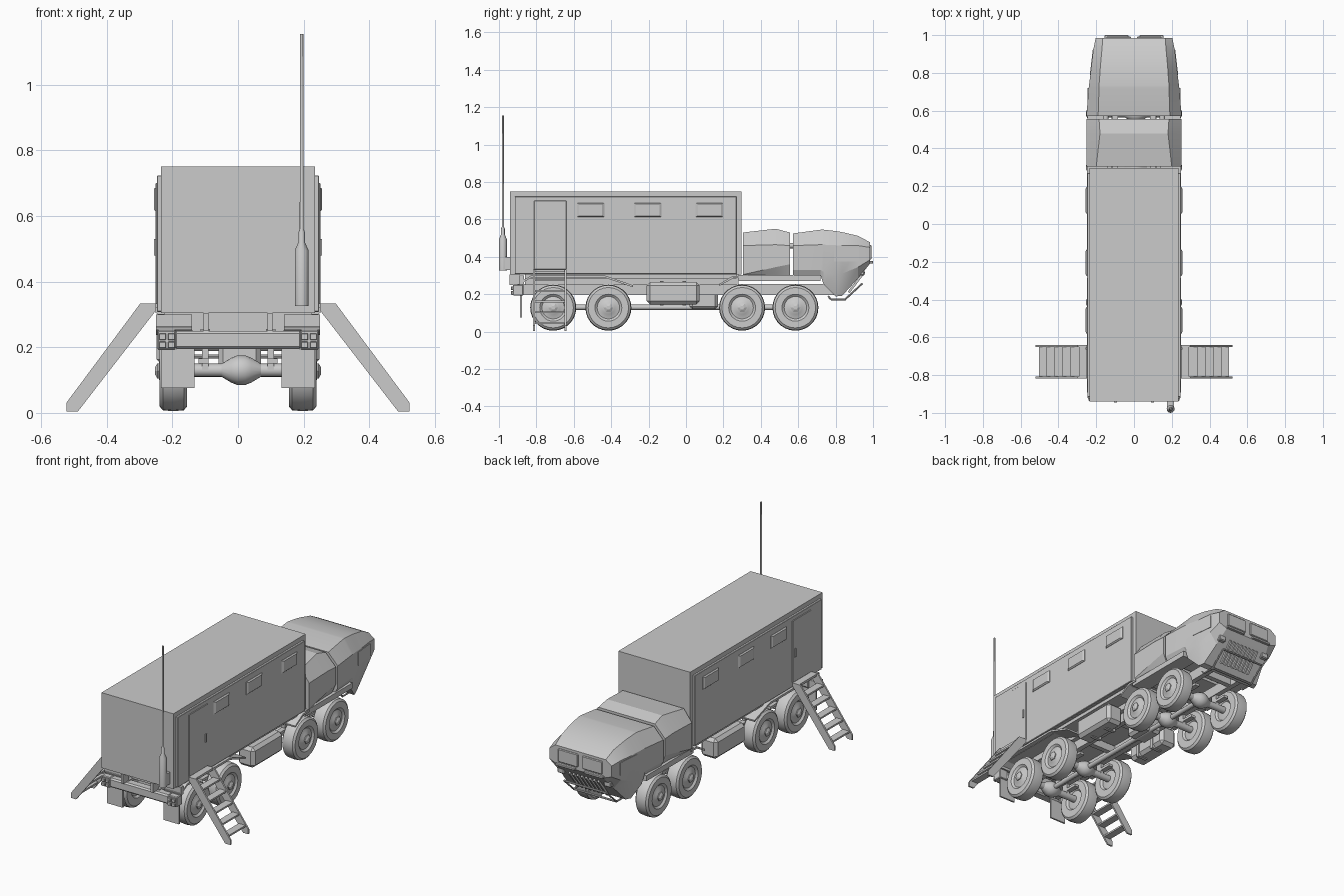
import bpy, bmesh, math
from mathutils import Vector


def finish(name, bm, smooth=None):
    bmesh.ops.recalc_face_normals(bm, faces=bm.faces)
    me = bpy.data.meshes.new(name)
    bm.to_mesh(me)
    bm.free()
    ob = bpy.data.objects.new(name, me)
    bpy.context.collection.objects.link(ob)
    if smooth:
        bpy.ops.object.select_all(action='DESELECT')
        bpy.context.view_layer.objects.active = ob
        ob.select_set(True)
        bpy.ops.object.shade_smooth_by_angle(angle=math.radians(smooth))
    return ob


def box(name, x, y, z, bevel=0):
    bm = bmesh.new()
    bmesh.ops.create_cube(bm, size=1)
    for v in bm.verts:
        v.co = Vector([(r[0] + r[1]) / 2 + c * (r[1] - r[0]) for c, r in zip(v.co, (x, y, z))])
    if bevel:
        bmesh.ops.bevel(bm, geom=bm.edges[:], offset=bevel, segments=1, affect='EDGES')
    return finish(name, bm)


def side(s, a, b):
    return tuple(sorted((s * a, s * b)))


def loft(name, rings, smooth=None, closed=True):
    bm = bmesh.new()
    vs = [[bm.verts.new(p) for p in r] for r in rings]
    n = len(vs[0])
    for a, b in zip(vs, vs[1:]):
        for i in range(n):
            j = (i + 1) % n
            bm.faces.new((a[i], a[j], b[j], b[i]))
    if closed:
        bm.faces.new(vs[0])
        bm.faces.new(vs[-1])
    return finish(name, bm, smooth)


def lathe(name, prof, origin, axis, seg=24, smooth=35):
    # profile of (radius, distance along axis)
    q = Vector(axis).to_track_quat('Z', 'Y')
    o = Vector(origin)
    rings = []
    for r, h in prof:
        rings.append([o + q @ Vector((r * math.cos(2 * math.pi * i / seg),
                                      r * math.sin(2 * math.pi * i / seg), h)) for i in range(seg)])
    return loft(name, rings, smooth)


def rod(name, a, b, r, seg=12):
    d = Vector(b) - Vector(a)
    return lathe(name, [(r, 0), (r, d.length)], a, d, seg)


def extrude_x(name, pts, x0, x1):
    return loft(name, [[(x, y, z) for y, z in pts] for x in (x0, x1)])


def extrude_y(name, pts, y0, y1):
    return loft(name, [[(x, y, z) for x, z in pts] for y in (y0, y1)])


def cab(name, sections):
    # each section: y, bottom (w, z), side (w, z low, z high), top (w, z)
    rings = []
    for y, wb, zb, ws, zl, zs, wt, zt in sections:
        half = [(wb, zb), (ws, zl), (ws, zs), (wt, zt)]
        rings.append([(x, y, z) for x, z in half] + [(-x, y, z) for x, z in reversed(half)])
    return loft(name, rings, 20)


# Shelter body and subframe
box("shelter_body", (-.235, .235), (-.94, .297), (.305, .75))
box("shelter_subframe", (-.14, .14), (-.86, .28), (.25, .305))
box("shelter_floor_edge", (-.225, .225), (-.86, .27), (.285, .306))

# Cab modules
cab("front_cab", [
    (.572, .235, .30, .252, .33, .46, .19, .525),
    (.72, .225, .30, .24, .33, .465, .185, .545),
    (.735, .225, .255, .238, .32, .465, .185, .545),
    (.80, .20, .188, .23, .30, .462, .18, .538),
    (.835, .19, .192, .226, .31, .46, .178, .532),
    (.92, .17, .285, .216, .345, .46, .17, .512),
    (.985, .15, .365, .203, .385, .45, .165, .477)])
cab("rear_cab", [
    (.305, .235, .298, .252, .305, .46, .20, .53),
    (.48, .225, .298, .252, .345, .465, .18, .55),
    (.555, .225, .298, .252, .36, .46, .185, .53)])
for s in (-1, 1):
    rod("cab_link", (s * .15, .54, .46), (s * .15, .59, .46), .015)
    box("cab_step_sill", side(s, .15, .245), (.28, .72), (.27, .302))
    # windscreen panes, side windows, roof hatch strips
    box("windscreen_pane", side(s, .015, .145), (.975, .992), (.385, .462), .004)
    box("windscreen_guard", side(s, .03, .155), (.98, 1.0), (.365, .378), .002)
    loft("side_window", [[(s * (w + o), y, z) for w, y, z in
         ((.231, .79, .375), (.231, .79, .453), (.215, .925, .449), (.215, .925, .375))]
         for o in (-.003, .003)])
    box("headlight", side(s, .13, .175), (.90, .955), (.30, .335), .005)
# Sloped nose grille and lower guard bar
for i in range(8):
    x = (i - 3.5) * .027
    extrude_x("grille_slat", [(.865, .214), (.875, .206), (.958, .315), (.95, .325)], x - .006, x + .006)
for a, b in (((.76, .19), (.775, .172)), ((.775, .172), (.85, .172)), ((.85, .172), (.94, .255))):
    for s in (-1, 1):
        rod("guard_bar", (s * .14, *a), (s * .14, *b), .005, 8)
rod("guard_crossbar", (-.14, .85, .172), (.14, .85, .172), .006, 8)
rod("guard_crossbar", (-.14, .94, .255), (.14, .94, .255), .006, 8)

# Chassis rails and crossmembers
for s in (-1, 1):
    box("chassis_rail", side(s, .085, .115), (-.90, .80), (.195, .255))
    box("rear_hook", side(s, .09, .105), (-.945, -.89), (.25, .305))
for y in (-.80, -.56, -.28, 0, .18, .44, .72):
    box("crossmember", (-.1, .1), (y - .015, y + .015), (.20, .245))
rod("drive_shaft", (.01, -.71, .13), (.01, .585, .13), .014)
box("gearbox", (-.06, .07), (.02, .17), (.12, .24), .015)

# Wheels and axles
tyre = [(.022, -.036), (.055, -.03), (.065, -.042), (.108, -.042), (.12, -.032), (.123, 0),
        (.12, .032), (.108, .042), (.072, .042), (.06, .032), (.035, .038), (.026, .044)]
hub = [(.026, 0), (.026, .01), (.012, .017)]
for y in (-.71, -.415, .30, .585):
    rod("axle", (-.17, y, .13), (.17, y, .13), .02, 16)
    lathe("differential", [(.02, -.06), (.038, -.03), (.045, -.012), (.045, .012), (.038, .03), (.02, .06)],
          (.01, y, .13), (1, 0, 0), 16)
    for s in (-1, 1):
        lathe("wheel", tyre, (s * .197, y, .128), (s, 0, 0), 28)
        lathe("wheel_hub", hub, (s * .236, y, .128), (s, 0, 0), 6, None)
        box("suspension_arm", side(s, .09, .12), (y - .09, y + .09), (.15, .165))
        box("spring_mount", side(s, .09, .11), (y - .02, y + .02), (.13, .2))

for s in (-1, 1):
    # Rear fender, front fender ramp, fuel tank
    extrude_x("rear_fender", [(-.89, .252), (-.83, .287), (-.43, .287), (-.285, .238), (-.283, .248),
                              (-.43, .299), (-.83, .299), (-.893, .262)], s * .14, s * .25)
    extrude_x("front_fender", [(.18, .245), (.255, .287), (.31, .287), (.31, .298), (.25, .298), (.178, .255)],
              s * .14, s * .25)
    box("fuel_tank", side(s, .14, .248), (-.21, .073), (.145, .265), .018)
    box("tank_strap", side(s, .135, .2), (-.14, -.12), (.14, .27))
    box("tank_strap", side(s, .135, .2), (-.02, 0), (.14, .27))
    # Rear lights and mud flaps
    box("mud_flap", side(s, .133, .235), (-.887, -.877), (.076, .195))
    box("fender_bracket", side(s, .14, .25), (-.89, -.865), (.252, .30))
    for x in (.203, .23):
        for z in (.207, .232):
            box("tail_light", side(s, x - .011, x + .011), (-.936, -.92), (z - .01, z + .01), .002)
    # Shelter side panel, door, vents
    box("shelter_side_panel", side(s, .22, .247), (-.915, .27), (.308, .723), .002)
    box("shelter_door", side(s, .23, .251), (-.813, -.64), (.333, .70), .002)
    box("door_handle", side(s, .25, .256), (-.665, -.655), (.48, .53))
    for y in (-.51, -.205, .125):
        loft("side_vent", [[(s * x, y + dy * k, .653 + dz * k) for dy, dz in
             ((-.073, -.04), (.073, -.04), (.073, .035), (-.073, .035))]
             for x, k in ((.24, 1), (.249, 1), (.256, .85))])
    # Folding entry stairs
    stringer = [(.25, .333), (.298, .333), (.522, .032), (.522, .004), (.488, .004), (.25, .312)]
    for y in (-.812, -.645):
        extrude_y("stair_stringer", [(s * x, z) for x, z in stringer], y - .005, y + .005)
    box("stair_landing", side(s, .235, .29), (-.81, -.645), (.32, .333))
    for i in range(5):
        x, z = .314 + i * .042, .275 - i * .057
        box("stair_tread", side(s, x - .022, x + .022), (-.81, -.645), (z - .005, z + .005))

# Rear bumper
box("rear_bumper", (-.195, .195), (-.925, -.87), (.195, .25), .008)
for s in (-1, 1):
    box("bumper_end", side(s, .19, .246), (-.925, -.87), (.192, .252), .004)

# Antenna
box("antenna_bracket", (.175, .213), (-.985, -.935), (.33, .40))
lathe("antenna_base", [(.021, .326), (.021, .495), (.010, .52), (.010, .55), (.006, .56), (.005, 1.155)],
      (.194, -.979, 0), (0, 0, 1), 12)
